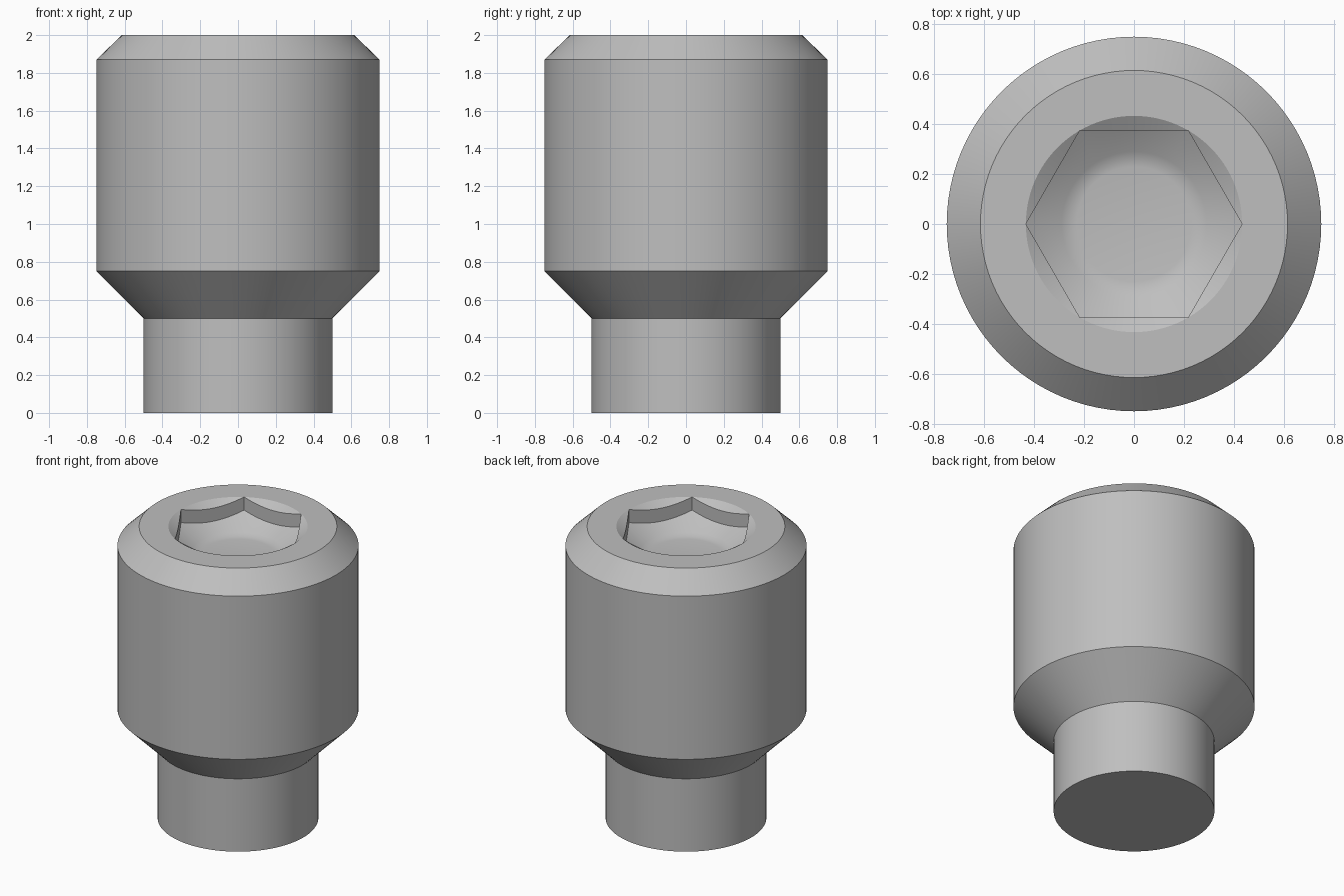
import bpy, bmesh, math

cube = bpy.data.objects.get("Cube")
if cube:
    bpy.data.objects.remove(cube, do_unlink=True)

SEGMENTS = 96
FLAT = 0.375                                # half the width across flats
CORNER = FLAT / math.cos(math.pi / 6)       # hexagon corner radius
SLOPE = 0.6                                 # slope of the socket cones


def hex_radius(a):
    return FLAT / math.cos(a % (math.pi / 3) - math.pi / 6)


def circle(r, z):
    return lambda a: (r, z)


def hexagon(z):
    # hexagonal wall cut by a cone, so its edge is scalloped
    return lambda a: (hex_radius(a), z - (CORNER - hex_radius(a)) * SLOPE)


steel = bpy.data.materials.new("steel grey")
steel.use_nodes = True
colour = (0.52, 0.52, 0.52, 1)
steel.diffuse_color = colour
steel.node_tree.nodes["Principled BSDF"].inputs["Base Color"].default_value = colour

# Shank, flared neck, head, top chamfer, then down into the socket
sections = [
    circle(0.5, 0), circle(0.5, 0.5), circle(0.75, 0.75),
    circle(0.75, 1.87), circle(0.615, 2), circle(CORNER, 2),
    hexagon(2), hexagon(1.91),
    circle(0.29, 1.823), circle(0.26, 1.81), circle(0.23, 1.805),
]

bm = bmesh.new()
rings = []
for section in sections:
    ring = []
    for i in range(SEGMENTS):
        a = math.tau * i / SEGMENTS
        r, z = section(a)
        ring.append(bm.verts.new((r * math.cos(a), r * math.sin(a), z)))
    rings.append(ring)
for low, high in zip(rings, rings[1:]):
    for i in range(SEGMENTS):
        j = (i + 1) % SEGMENTS
        bm.faces.new((low[i], low[j], high[j], high[i]))

# Shank end and socket floor
bm.faces.new(rings[0][::-1])
bm.faces.new(rings[-1])
bmesh.ops.remove_doubles(bm, verts=bm.verts[:], dist=0.0001)
bmesh.ops.recalc_face_normals(bm, faces=bm.faces[:])

mesh = bpy.data.meshes.new("socket_head_bolt")
bm.to_mesh(mesh)
bm.free()
mesh.materials.append(steel)
bolt = bpy.data.objects.new("socket_head_bolt", mesh)
bpy.context.collection.objects.link(bolt)

bpy.ops.object.select_all(action="DESELECT")
bolt.select_set(True)
bpy.context.view_layer.objects.active = bolt
bpy.ops.object.shade_smooth_by_angle(angle=math.radians(28))
